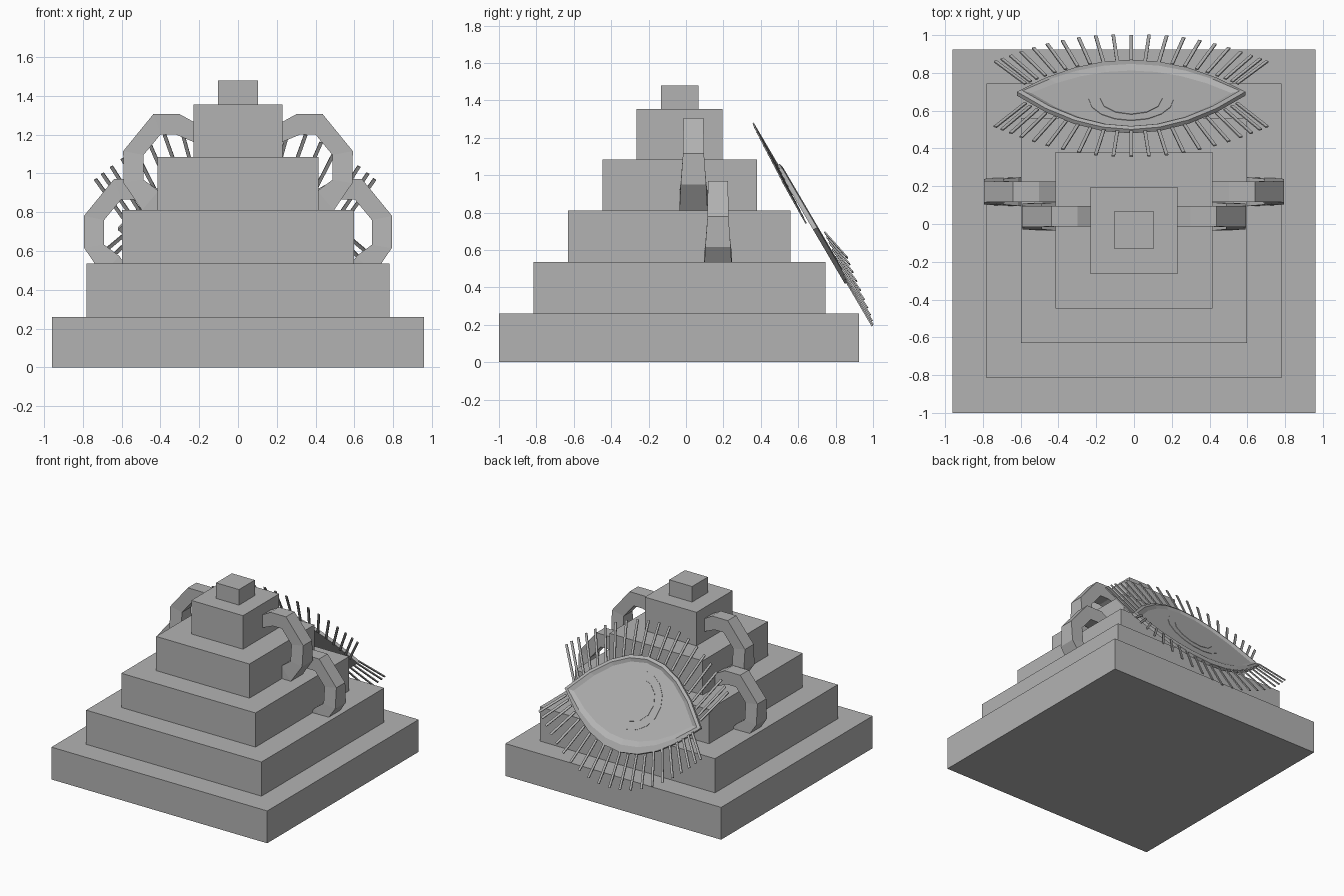
import bpy, bmesh, math
from mathutils import Vector

cube = bpy.data.objects.get("Cube")
if cube:
    bpy.data.objects.remove(cube, do_unlink=True)

# Single stone colour
GREY = (0.45, 0.45, 0.45, 1)
stone = bpy.data.materials.new("stone_grey")
stone.use_nodes = True
stone.diffuse_color = GREY
stone.node_tree.nodes["Principled BSDF"].inputs["Base Color"].default_value = GREY


def finish(name, bm):
    bmesh.ops.recalc_face_normals(bm, faces=bm.faces)
    mesh = bpy.data.meshes.new(name)
    bm.to_mesh(mesh)
    bm.free()
    mesh.materials.append(stone)
    obj = bpy.data.objects.new(name, mesh)
    bpy.context.collection.objects.link(obj)
    return obj


def loft(bm, rings, close=False):
    """Skin equal-length rings of points, capping the ends unless closed."""
    loops = [[bm.verts.new(p) for p in r] for r in rings]
    pairs = list(zip(loops, loops[1:])) + ([(loops[-1], loops[0])] if close else [])
    for a, b in pairs:
        for i in range(len(a)):
            j = (i + 1) % len(a)
            bm.faces.new((a[i], a[j], b[j], b[i]))
    if not close:
        bm.faces.new(loops[0])
        bm.faces.new(loops[-1])


# Stepped tiers: half width, front y, back y, bottom z, top z
tiers = [(0.96, -1.0, 0.925, 0, 0.26), (0.78, -0.815, 0.745, 0.26, 0.535),
         (0.597, -0.63, 0.56, 0.535, 0.81), (0.415, -0.447, 0.38, 0.81, 1.085),
         (0.23, -0.265, 0.195, 1.085, 1.355), (0.102, -0.133, 0.068, 1.355, 1.48)]
for i, (w, y0, y1, z0, z1) in enumerate(tiers):
    bm = bmesh.new()
    loft(bm, [[(-w, y0, z), (w, y0, z), (w, y1, z), (-w, y1, z)] for z in (z0, z1)])
    finish(f"tier_{i + 1}", bm)

# Side arches: outer point, inner point, half depth
arch = [((0.20, 1.25), (0.20, 1.15), 0.054), ((0.30, 1.305), (0.32, 1.20), 0.054),
        ((0.437, 1.305), (0.40, 1.20), 0.054), ((0.592, 1.115), (0.487, 1.095), 0.056),
        ((0.590, 0.95), (0.487, 0.967), 0.068), ((0.495, 0.81), (0.41, 0.91), 0.075),
        ((0.45, 0.76), (0.36, 0.84), 0.075)]
for level, dx, yc, dz in (("upper", 0, 0.04, 0), ("lower", 0.203, 0.171, -0.335)):
    for side, s in (("left", 1), ("right", -1)):
        bm = bmesh.new()
        loft(bm, [[(s * (x + dx), yc + d, z + dz)
                   for (x, z), d in ((o, h), (o, -h), (n, -h), (n, h))]
                  for o, n, h in arch])
        finish(f"{level}_arch_{side}", bm)

# Eye frame: u across, v up the slope, n out of the slope
CENTRE = Vector((-0.015, 0.675, 0.74))
UP = Vector((0, -0.506, 0.862))
OUT = Vector((0, 0.862, 0.506))


def place(u, v, n):
    return CENTRE + Vector((u, 0, 0)) + UP * v + OUT * n


def lid_height(t, top, bottom):
    return -0.03 + (top if top else -bottom) * (1 - t * t)


def almond(rx, top, bottom, n, steps=8):
    ts = [-1 + 2 * i / steps for i in range(steps + 1)]
    pts = [place(rx * t, lid_height(t, top, 0), n) for t in ts]
    return pts + [place(rx * t, lid_height(t, 0, bottom), n) for t in ts[-2:0:-1]]


# Eyelid rim, with a raised ridge
bm = bmesh.new()
loft(bm, [almond(0.605, 0.395, 0.335, -0.012), almond(0.605, 0.395, 0.335, 0.012),
          almond(0.575, 0.37, 0.28, 0.018), almond(0.53, 0.345, 0.235, 0.004),
          almond(0.53, 0.345, 0.235, -0.012)], close=True)
finish("eyelids", bm)

# Eyeball plate
bm = bmesh.new()
loft(bm, [almond(0.54, 0.35, 0.24, n) for n in (-0.01, 0.004)])
finish("eyeball", bm)

# Iris and pupil plates
for name, r, n0, n1, sides in (("iris", 0.225, 0.003, 0.007, 16), ("pupil", 0.165, 0.006, 0.01, 12)):
    bm = bmesh.new()
    ring = [math.tau * i / sides for i in range(sides)]
    loft(bm, [[place(r * math.cos(a), 0.035 + r * math.sin(a), n) for a in ring]
              for n in (n0, n1)])
    finish(name, bm)

# Eyelashes fan out from both lids, the outer ones leaving the slope
COUNT = 10
for name, top, bottom, tip_mid, tip_end, n_base, n_tip in (
        ("upper_lashes", 0.395, 0, 0.625, 0.28, -0.027, -0.022),
        ("lower_lashes", 0, 0.335, -0.635, -0.25, 0.035, 0.07)):
    bm = bmesh.new()
    for i in range(-COUNT, COUNT + 1):
        k = i / COUNT
        t = math.sin(k * 1.25) / math.sin(1.25)
        tip_v = tip_end + (tip_mid - tip_end) * (1 - t * t)
        base_v = lid_height(t * 0.93, top, bottom)
        a = Vector((0.56 * t, base_v, n_base * abs(k)))
        b = Vector((0.72 * t, tip_v, n_tip * abs(k)))
        d = (b - a).normalized()
        side = Vector((-d.y, d.x, 0)).normalized() * 0.009
        thick = Vector((0, 0, 0.004))
        loft(bm, [[place(*(p + side * p_s + thick * p_t))
                   for p_s, p_t in ((1, 1), (-1, 1), (-1, -1), (1, -1))] for p in (a, b)])
    finish(name, bm)
